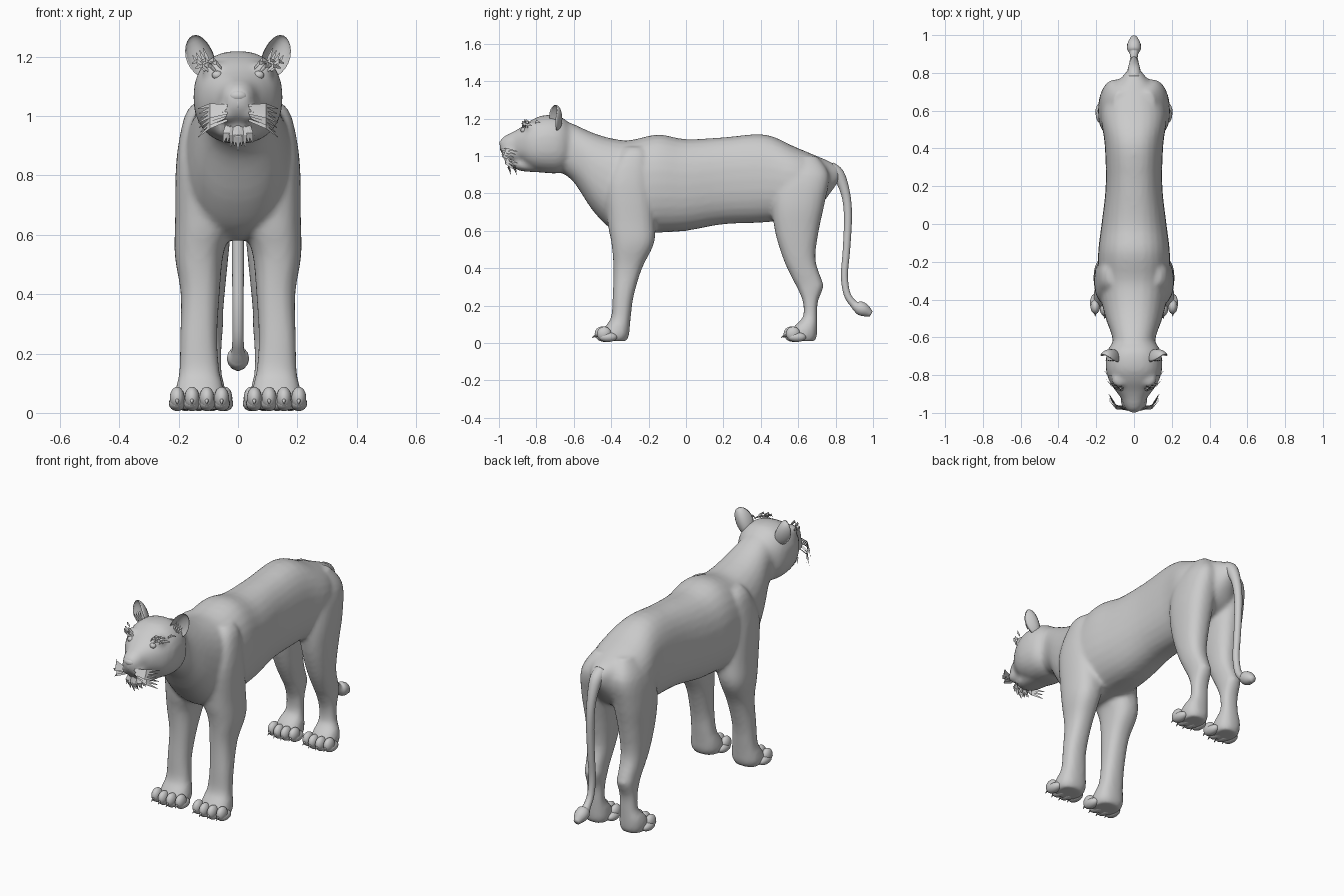
import bpy, bmesh, math
from mathutils import Vector, Matrix

cube = bpy.data.objects.get("Cube")
if cube:
    bpy.data.objects.remove(cube, do_unlink=True)


def material(name, value):
    mat = bpy.data.materials.new(name)
    mat.use_nodes = True
    colour = (value, value, value, 1)
    mat.diffuse_color = colour
    mat.node_tree.nodes["Principled BSDF"].inputs["Base Color"].default_value = colour
    return mat


GREY = material("plain grey", .6)


def finish(bm, name, smooth=True):
    bmesh.ops.recalc_face_normals(bm, faces=bm.faces)
    mesh = bpy.data.meshes.new(name)
    bm.to_mesh(mesh)
    bm.free()
    mesh.materials.append(GREY)
    for poly in mesh.polygons:
        poly.use_smooth = smooth
    obj = bpy.data.objects.new(name, mesh)
    bpy.context.collection.objects.link(obj)
    return obj


def spline(rows, steps=4):
    """Smoothly interpolate rows of numbers."""
    rows = [Vector(r) for r in rows]
    out = []
    for i in range(len(rows) - 1):
        a, b = rows[max(i - 1, 0)], rows[i]
        c, d = rows[i + 1], rows[min(i + 2, len(rows) - 1)]
        for s in range(steps):
            t = s / steps
            out.append(b + (c - a) * (t / 2) + (a * 2 - b * 5 + c * 4 - d) * (t * t / 2)
                       + (b * 3 - a - c * 3 + d) * (t ** 3 / 2))
    return out + [rows[-1]]


def skin(bm, rings):
    """Bridge closed loops of points and cap both ends."""
    loops = [[bm.verts.new(p) for p in ring] for ring in rings]
    n = len(loops[0])
    for lo, hi in zip(loops, loops[1:]):
        for i in range(n):
            j = (i + 1) % n
            bm.faces.new((lo[i], lo[j], hi[j], hi[i]))
    bm.faces.new(loops[0][::-1])
    bm.faces.new(loops[-1])


def oval(power, count=28):
    for i in range(count):
        a = math.tau * i / count
        c, s = math.cos(a), math.sin(a)
        yield (math.copysign(abs(c) ** (2 / power), c), math.copysign(abs(s) ** (2 / power), s))


def trunk(bm, rows, power=2.3):
    """Rows along y: position, top, bottom, half width."""
    skin(bm, [[(u * w, y, (top + low) / 2 + v * (top - low) / 2) for u, v in oval(power)]
              for y, top, low, w in spline(rows)])


def leg(bm, rows, side, power=2.4):
    """Rows up z: height, front, back, inner x, outer x."""
    skin(bm, [[(side * ((a + b) / 2 + u * (b - a) / 2), (f + k) / 2 + v * (k - f) / 2, z)
               for u, v in oval(power)] for z, f, k, a, b in spline(rows)])


def ball(bm, centre, size, turn=None):
    mat = Matrix.Translation(centre) @ (turn or Matrix()) @ Matrix.Diagonal((*size, 1))
    return bmesh.ops.create_uvsphere(bm, u_segments=20, v_segments=12, radius=1, matrix=mat)


def blade(bm, points, width, across):
    """Tapered flat strand of hair with a ragged pointed end."""
    across = Vector(across).normalized()
    pairs = []
    for i, p in enumerate(points):
        w = width * (.6, 1, .2)[i] / 2
        pairs.append((bm.verts.new(Vector(p) + across * w), bm.verts.new(Vector(p) - across * w)))
    for (a, b), (c, d) in zip(pairs, pairs[1:]):
        bm.faces.new((a, b, d, c))


# Body, neck, head and legs fused into one skin
bm = bmesh.new()
trunk(bm, [(-.68, 1.2, .92, .11), (-.6, 1.17, .86, .115), (-.5, 1.125, .71, .15),
           (-.4, 1.095, .61, .175), (-.3, 1.085, .58, .188), (-.15, 1.115, .59, .19),
           (0, 1.09, .6, .172), (.2, 1.1, .635, .15), (.42, 1.115, .645, .155),
           (.58, 1.05, .67, .175), (.7, 1.0, .72, .135), (.77, .97, .8, .07), (.82, .94, .87, .03)])
trunk(bm, [(-.6, 1.15, .95, .09), (-.67, 1.21, .91, .14), (-.76, 1.218, .91, .15),
           (-.83, 1.19, .93, .132), (-.88, 1.155, .965, .1), (-.92, 1.132, .975, .07),
           (-.965, 1.11, .99, .052), (-.995, 1.085, 1.03, .03)])
trunk(bm, [(-.72, .98, .91, .08), (-.86, .99, .917, .07), (-.91, .99, .93, .05),
           (-.945, .985, .955, .03)])
for side in (1, -1):
    ball(bm, (side * .034, -.935, 1.015), (.038, .05, .038))
    ball(bm, (side * .075, -.825, 1.155), (.045, .04, .03))
    leg(bm, [(.01, -.45, -.32, .06, .2), (.04, -.46, -.305, .045, .215), (.09, -.43, -.3, .05, .208),
             (.14, -.4, -.295, .062, .198), (.25, -.392, -.28, .07, .195), (.4, -.388, -.235, .062, .193),
             (.53, -.398, -.172, .05, .213), (.65, -.42, -.165, .02, .212),
             (.85, -.43, -.18, .03, .208), (1, -.36, -.2, .05, .18), (1.05, -.32, -.23, .07, .14)], side)
    leg(bm, [(.01, .56, .69, .05, .17), (.04, .55, .7, .04, .182), (.09, .58, .702, .045, .178),
             (.14, .625, .702, .055, .155), (.22, .625, .705, .055, .15), (.3, .592, .735, .05, .152),
             (.34, .57, .725, .05, .155), (.45, .52, .692, .04, .168), (.6, .475, .71, .025, .182),
             (.75, .46, .742, .01, .19), (.9, .48, .765, .01, .17), (1, .52, .7, .03, .11)], side)
body = finish(bm, "body")
remesh = body.modifiers.new("fuse", 'REMESH')
remesh.mode = 'VOXEL'
remesh.voxel_size = .012
remesh.use_smooth_shade = True
soften = body.modifiers.new("soften", 'SMOOTH')
soften.factor = .5
soften.iterations = 6
bpy.context.view_layer.update()
solid = body.evaluated_get(bpy.context.evaluated_depsgraph_get())


def on_face(x, z, lift=0):
    """Point on the front of the head."""
    hit, point, _, _ = solid.ray_cast(Vector((x, -2, z)), Vector((0, 1, 0)))
    return Vector((x, (point.y if hit else -.8) - lift, z))


# Tail with a bulb at the tip
bm = bmesh.new()
path = spline([(.77, .93, .04), (.815, .9, .034), (.853, .8, .025), (.866, .68, .022), (.858, .5, .02),
               (.847, .36, .019), (.862, .26, .019), (.9, .205, .022), (.925, .19, .036),
               (.955, .175, .035), (.99, .155, .016)])
rings = []
for i, (y, z, r) in enumerate(path):
    nxt, prev = path[min(i + 1, len(path) - 1)], path[max(i - 1, 0)]
    along = Vector((0, nxt[0] - prev[0], nxt[1] - prev[1])).normalized()
    normal = Vector((0, -along.z, along.y))
    rings.append([Vector((u * r, y, z)) + normal * v * r for u, v in oval(2, 14)])
skin(bm, rings)
finish(bm, "tail")

# Toes and claws
toes, claws = bmesh.new(), bmesh.new()
for side in (1, -1):
    for front, middle, spread in ((-.45, .13, .05), (.56, .11, .044)):
        for k in (-1.5, -.5, .5, 1.5):
            x = side * (middle + k * spread)
            y = front + .012 * (abs(k) - .5)
            ball(toes, (x, y, .05), (.025, .038, .038))
            ball(toes, (x, y + .02, .032), (.028, .05, .026))
            aim = Matrix.Translation((x, y - .036, .04)) @ Matrix.Rotation(math.radians(125), 4, 'X')
            bmesh.ops.create_cone(claws, cap_ends=True, segments=8, radius1=.011, radius2=.001,
                                  depth=.04, matrix=aim)
finish(toes, "toes")
finish(claws, "claws")

# Cupped ears
for side, name in ((1, "left_ear"), (-1, "right_ear")):
    bm = bmesh.new()
    ball(bm, (0, 0, 0), (.048, .034, .078))
    for v in bm.verts:
        if v.co.y < 0:
            v.co.y *= -.65
        v.co.y -= v.co.x ** 2 * 9
    tilt = Matrix.Rotation(side * math.radians(24), 4, 'Y') @ Matrix.Rotation(side * .35, 4, 'Z')
    bm.transform(Matrix.Translation((side * .122, -.695, 1.2)) @ tilt)
    finish(bm, name)

# Eyes and nose
bm = bmesh.new()
for side in (1, -1):
    ball(bm, on_face(side * .07, 1.138, -.006), (.018, .015, .015))
finish(bm, "eyes")
bm = bmesh.new()
ball(bm, (0, -.978, 1.068), (.032, .02, .02))
ball(bm, (0, -.98, 1.045), (.012, .015, .025))
finish(bm, "nose")

# Hair strands: brows, ear tufts, whiskers and beard
brows, tufts, whiskers, beard = [bmesh.new() for _ in range(4)]
for side in (1, -1):
    for i in range(8):
        t = i / 7
        root = on_face(side * (.055 + .065 * t), 1.16 + .012 * math.sin(i * 2), .004)
        tip = root + Vector((side * .035, .005 + .02 * t, .018 - .012 * t))
        blade(brows, (root, (root + tip) / 2 + Vector((0, -.012, .012)), tip), .016, (0, .3, 1))
    for i in range(4):
        root = Vector((side * (.095 + .012 * i), -.725, 1.17))
        tip = root + Vector((side * .022, .005, .06 - .008 * i))
        blade(tufts, (root, (root + tip) / 2, tip), .012, (1, 0, 0))
    for i in range(7):
        root = on_face(side * (.035 + .004 * (i % 3)), 1.035 - .008 * i, .003)
        tip = Vector((side * (.135 - .004 * (i % 3)), -.9 - .01 * (i % 4), 1.025 - .016 * i))
        middle = (root + tip) / 2 + Vector((side * .01, -.02, .006))
        blade(whiskers, (root, middle, tip), .016, (0, .6, 1))
for i in range(9):
    x = (i - 4) * .011
    for y in (-.945, -.915):
        root = Vector((x * .8, y + abs(x) * .3, .975))
        tip = Vector((x * 1.1, y + .01, .885 + abs(x) * .6 + .008 * (i % 2)))
        blade(beard, (root, (root + tip) / 2 + Vector((0, -.012, 0)), tip), .02, (1, .4 * (i % 3 - 1), 0))
for mesh, name in ((brows, "brow_hairs"), (tufts, "ear_tufts"), (whiskers, "whiskers"), (beard, "beard")):
    finish(mesh, name, False)
